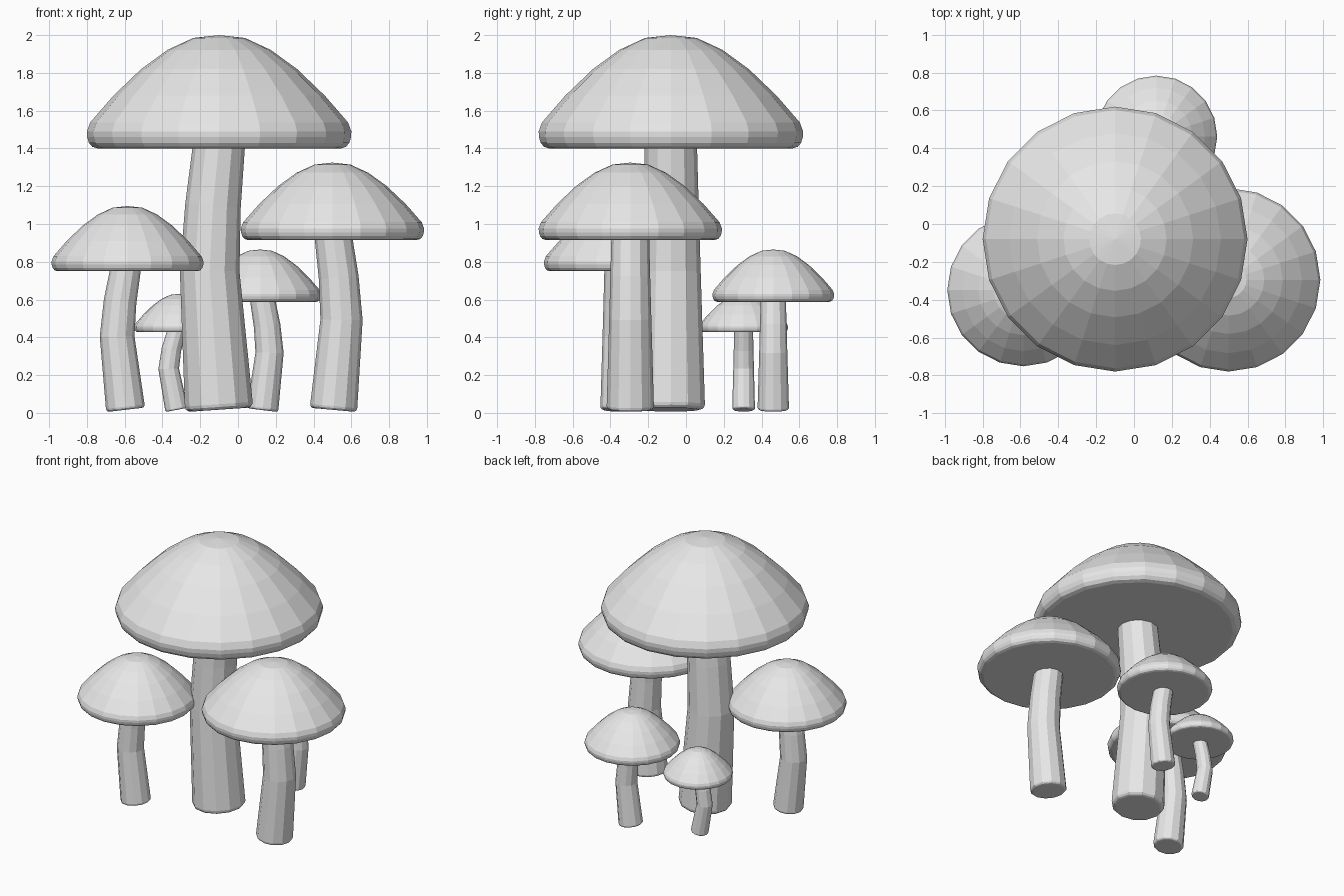
import bpy
import bmesh
from math import cos, sin, pi
from mathutils import Vector

cube = bpy.data.objects.get("Cube")
if cube:
    bpy.data.objects.remove(cube, do_unlink=True)

grey = bpy.data.materials.new("pale grey")
GREY = (0.8, 0.8, 0.8, 1.0)
grey.diffuse_color = GREY
grey.use_nodes = True
for node in grey.node_tree.nodes:
    if node.type == 'BSDF_PRINCIPLED':
        node.inputs["Base Color"].default_value = GREY

# Cap outline as (radius, height) fractions, from the underside to the crown
CAP_PROFILE = [(0.92, 0), (0.96, 0.015), (0.985, 0.05), (0.998, 0.1),
               (1, 0.15), (0.975, 0.23), (0.8, 0.465), (0.59, 0.7),
               (0.39, 0.87), (0.195, 0.975)]


def loft(name, rings, sides, tip=None):
    """Skin rings of (centre, x axis, radius); close with a point or a flat end."""
    bm = bmesh.new()
    loops = []
    for centre, axis, radius in rings:
        loops.append([bm.verts.new(centre + radius * (
            axis * cos(2 * pi * i / sides) + Vector((0, 1, 0)) * sin(2 * pi * i / sides)))
            for i in range(sides)])
    for low, high in zip(loops, loops[1:]):
        for i in range(sides):
            j = (i + 1) % sides
            bm.faces.new((low[i], low[j], high[j], high[i]))
    bm.faces.new(loops[0][::-1])
    if tip is None:
        bm.faces.new(loops[-1])
    else:
        point = bm.verts.new(tip)
        for i in range(sides):
            bm.faces.new((loops[-1][i], loops[-1][(i + 1) % sides], point))
    bmesh.ops.recalc_face_normals(bm, faces=bm.faces)
    mesh = bpy.data.meshes.new(name)
    bm.to_mesh(mesh)
    bm.free()
    mesh.materials.append(grey)
    obj = bpy.data.objects.new(name, mesh)
    bpy.context.collection.objects.link(obj)
    return obj


def across(direction):
    """Ring axis in the xz plane, perpendicular to the stem direction."""
    return Vector((direction.z, 0, -direction.x)).normalized()


def mushroom(name, x, y, radius, bottom, top, stem_x, base_r, top_r, bend):
    # Cap: rounded rim, domed crown, flat underside
    rings = [(Vector((x, y, bottom + h * (top - bottom))), Vector((1, 0, 0)), r * radius)
             for r, h in CAP_PROFILE]
    loft(name + "_cap", rings, 20, Vector((x, y, top)))

    # Stem: tapered and bowed sideways, tucked slightly into the cap
    foot = 0.005 + base_r * abs(bend) / (0.54 * bottom)
    path = [Vector((stem_x + offset * bend, y, foot + t * (bottom - foot)))
            for t, offset in ((0, 0), (0.53, 1), (0.78, 0.65), (1.02, 0))]
    radii = [base_r + (top_r - base_r) * t for t in (0, 0.53, 0.78, 1)]
    start = (path[1] - path[0]).normalized()
    bevel = 0.16 * base_r
    # Rounded foot
    stem = [(path[0] + start * bevel * (1 - cos(a)), across(start),
             base_r - bevel * (1 - sin(a))) for a in (0, pi / 6, pi / 3, pi / 2)]
    for i in (1, 2):
        tangent = (path[i + 1] - path[i]).normalized() + (path[i] - path[i - 1]).normalized()
        stem.append((path[i], across(tangent), radii[i]))
    stem.append((path[3], Vector((1, 0, 0)), radii[3]))
    loft(name + "_stem", stem, 12)


mushroom("tall", -0.1, -0.08, 0.7, 1.4, 2.0, -0.1, 0.18, 0.138, -0.05)
mushroom("left", 0.5, -0.295, 0.485, 0.915, 1.325, 0.505, 0.125, 0.1, 0.043)
mushroom("right", -0.585, -0.35, 0.402, 0.75, 1.095, -0.595, 0.103, 0.082, -0.045)
mushroom("rear", 0.118, 0.462, 0.322, 0.588, 0.865, 0.13, 0.083, 0.067, 0.037)
mushroom("small", -0.313, 0.305, 0.235, 0.427, 0.63, -0.325, 0.06, 0.05, -0.042)
